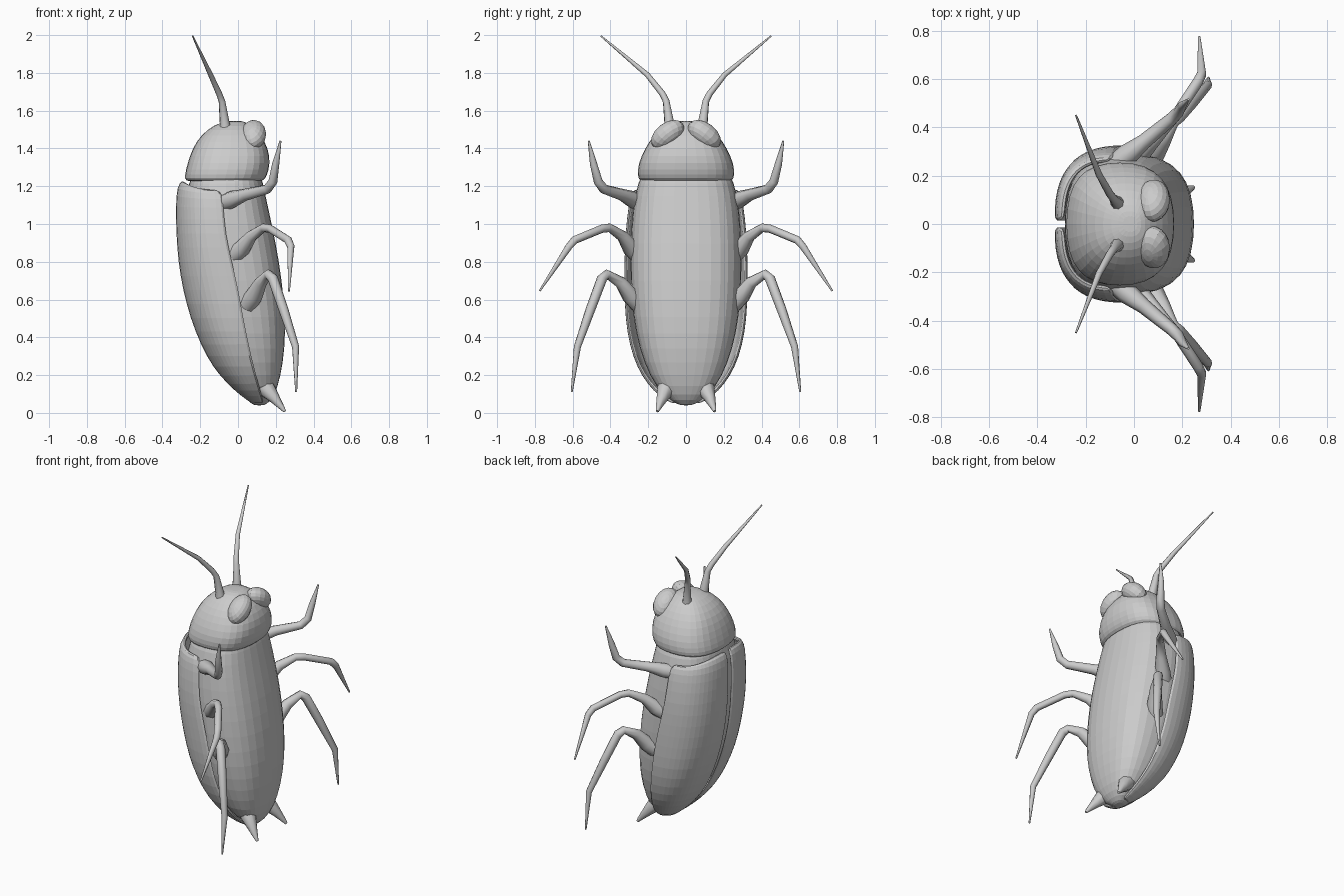
import bpy, bmesh, math
from mathutils import Matrix, Vector

if "Cube" in bpy.data.objects:
    bpy.data.objects.remove(bpy.data.objects["Cube"])


def spow(v, p):
    return math.copysign(abs(v) ** p, v)


def make_object(name, bm):
    bmesh.ops.recalc_face_normals(bm, faces=bm.faces)
    me = bpy.data.meshes.new(name)
    bm.to_mesh(me)
    bm.free()
    ob = bpy.data.objects.new(name, me)
    bpy.context.collection.objects.link(ob)
    return ob


def bridge(bm, rings, closed):
    for a, b in zip(rings, rings[1:]):
        n = len(a)
        for i in range(n if closed else n - 1):
            j = (i + 1) % n
            bm.faces.new((a[i], a[j], b[j], b[i]))


def loft(name, sections, sides=16, p=0.78):
    """Closed body from (z, back x, belly x, half width) sections."""
    bm = bmesh.new()
    rings = []
    for z, xb, xf, w in sections:
        c, a = (xb + xf) / 2, (xf - xb) / 2
        ring = []
        for i in range(sides):
            t = 2 * math.pi * i / sides
            ring.append(bm.verts.new((c + a * spow(math.cos(t), p),
                                      w * spow(math.sin(t), p), z)))
        rings.append(ring)
    bridge(bm, rings, True)
    for r in (rings[0], rings[-1]):
        mid = sum((v.co for v in r), Vector()) / sides
        centre = bm.verts.new(mid)
        for i in range(sides):
            bm.faces.new((r[i], r[(i + 1) % sides], centre))
    ob = make_object(name, bm)
    ob.modifiers.new("Subdivision", 'SUBSURF').levels = 1
    return ob


def wing(name, side):
    """Half shell from (z, back x, seam x, half width) sections."""
    sections = [(1.235, -0.300, -0.10, 0.265), (1.20, -0.325, -0.085, 0.29),
                (1.10, -0.333, -0.075, 0.308), (0.95, -0.330, -0.065, 0.325),
                (0.80, -0.320, -0.030, 0.330), (0.65, -0.295, 0.005, 0.330),
                (0.50, -0.255, 0.030, 0.325), (0.36, -0.200, 0.058, 0.303),
                (0.24, -0.135, 0.085, 0.262), (0.15, -0.055, 0.108, 0.205),
                (0.085, 0.020, 0.125, 0.14), (0.04, 0.085, 0.135, 0.06)]
    bm = bmesh.new()
    rings = []
    for k, (z, xb, xs, w) in enumerate(sections):
        ring = []
        drop = 0.05 if k == 0 else 0.03 if k == 1 else 0
        for i in range(8):
            t = math.pi / 2 * i / 7
            x = xs - (xs - xb) * math.cos(t) ** 0.78
            y = 0.012 + (w - 0.012) * math.sin(t) ** 0.78
            ring.append(bm.verts.new((x, side * y, z - drop * math.sin(t) ** 2)))
        rings.append(ring)
    bridge(bm, rings, False)
    ob = make_object(name, bm)
    # normals must point away from the body so the thickness goes inward
    f = ob.data.polygons[len(ob.data.polygons) // 2]
    if f.normal.dot(f.center) < 0:
        ob.data.flip_normals()
    solid = ob.modifiers.new("Thickness", 'SOLIDIFY')
    solid.thickness = 0.025
    solid.offset = -1
    ob.modifiers.new("Subdivision", 'SUBSURF').levels = 1


def tube(name, points, side):
    """Tapered limb through (x, y, z, radius) points."""
    cu = bpy.data.curves.new(name, 'CURVE')
    cu.dimensions = '3D'
    cu.bevel_depth = 1.0
    cu.bevel_resolution = 2
    cu.use_fill_caps = True
    sp = cu.splines.new('POLY')
    sp.points.add(len(points) - 1)
    for pt, (x, y, z, r) in zip(sp.points, points):
        pt.co = (x, side * y, z, 1)
        pt.radius = r
    ob = bpy.data.objects.new(name, cu)
    bpy.context.collection.objects.link(ob)
    bpy.ops.object.select_all(action='DESELECT')
    ob.select_set(True)
    bpy.context.view_layer.objects.active = ob
    bpy.ops.object.convert(target='MESH')
    bpy.ops.object.shade_smooth_by_angle(angle=math.radians(50))


# Belly and abdomen
loft("abdomen", [
    (0.04, 0.075, 0.15, 0.04), (0.09, 0.03, 0.195, 0.12), (0.19, -0.05, 0.228, 0.195),
    (0.34, -0.155, 0.252, 0.252), (0.50, -0.215, 0.255, 0.285), (0.70, -0.265, 0.238, 0.30),
    (0.90, -0.29, 0.205, 0.30), (1.08, -0.295, 0.165, 0.288), (1.22, -0.265, 0.135, 0.262),
    (1.32, -0.22, 0.11, 0.21)])

# Head shield with an overhanging lower rim
loft("head", [
    (1.225, -0.25, 0.10, 0.22), (1.228, -0.283, 0.140, 0.25), (1.255, -0.287, 0.158, 0.262),
    (1.32, -0.272, 0.175, 0.258), (1.40, -0.245, 0.165, 0.222), (1.47, -0.20, 0.125, 0.175),
    (1.525, -0.13, 0.065, 0.11), (1.545, -0.06, 0.03, 0.05)])

limbs = {
    "antenna": [(-0.065, 0.085, 1.47, 0.036), (-0.07, 0.088, 1.53, 0.027),
                (-0.085, 0.105, 1.65, 0.018), (-0.10, 0.125, 1.69, 0.017),
                (-0.145, 0.205, 1.79, 0.014), (-0.24, 0.45, 1.995, 0.004)],
    "front_leg": [(-0.07, 0.25, 1.115, 0.045), (-0.03, 0.285, 1.13, 0.046),
                  (0.04, 0.34, 1.155, 0.032), (0.155, 0.435, 1.185, 0.026),
                  (0.185, 0.465, 1.225, 0.024), (0.20, 0.49, 1.32, 0.019),
                  (0.225, 0.515, 1.44, 0.005)],
    "middle_leg": [(-0.02, 0.25, 0.835, 0.05), (0.02, 0.29, 0.87, 0.046),
                   (0.07, 0.335, 0.935, 0.032), (0.135, 0.405, 0.98, 0.023),
                   (0.17, 0.445, 0.975, 0.022), (0.265, 0.59, 0.915, 0.022),
                   (0.28, 0.62, 0.88, 0.02), (0.27, 0.775, 0.645, 0.005)],
    "rear_leg": [(0.05, 0.25, 0.575, 0.05), (0.085, 0.295, 0.62, 0.046),
                 (0.12, 0.345, 0.69, 0.034), (0.16, 0.42, 0.735, 0.025),
                 (0.185, 0.445, 0.71, 0.028), (0.24, 0.505, 0.55, 0.026),
                 (0.305, 0.575, 0.35, 0.019), (0.308, 0.605, 0.11, 0.005)],
    "tail_spike": [(0.10, 0.075, 0.18, 0.06), (0.15, 0.105, 0.13, 0.05),
                   (0.195, 0.128, 0.075, 0.03), (0.235, 0.147, 0.025, 0.014),
                   (0.247, 0.152, 0.008, 0.008)],
}

for side, tag in ((1, "left"), (-1, "right")):
    wing(f"wing_shell_{tag}", side)

    # Eye: slanted flattened lump on the belly side of the head
    bm = bmesh.new()
    bmesh.ops.create_uvsphere(bm, u_segments=16, v_segments=10, radius=1)
    m = (Matrix.Translation((0.08, side * 0.097, 1.472))
         @ Matrix.Rotation(side * math.radians(-38), 4, 'X')
         @ Matrix.Rotation(math.radians(-22), 4, 'Y')
         @ Matrix.Diagonal((0.07, 0.10, 0.062, 1)))
    bm.transform(m)
    make_object(f"eye_{tag}", bm)

    for name, pts in limbs.items():
        tube(f"{name}_{tag}", pts, side)
